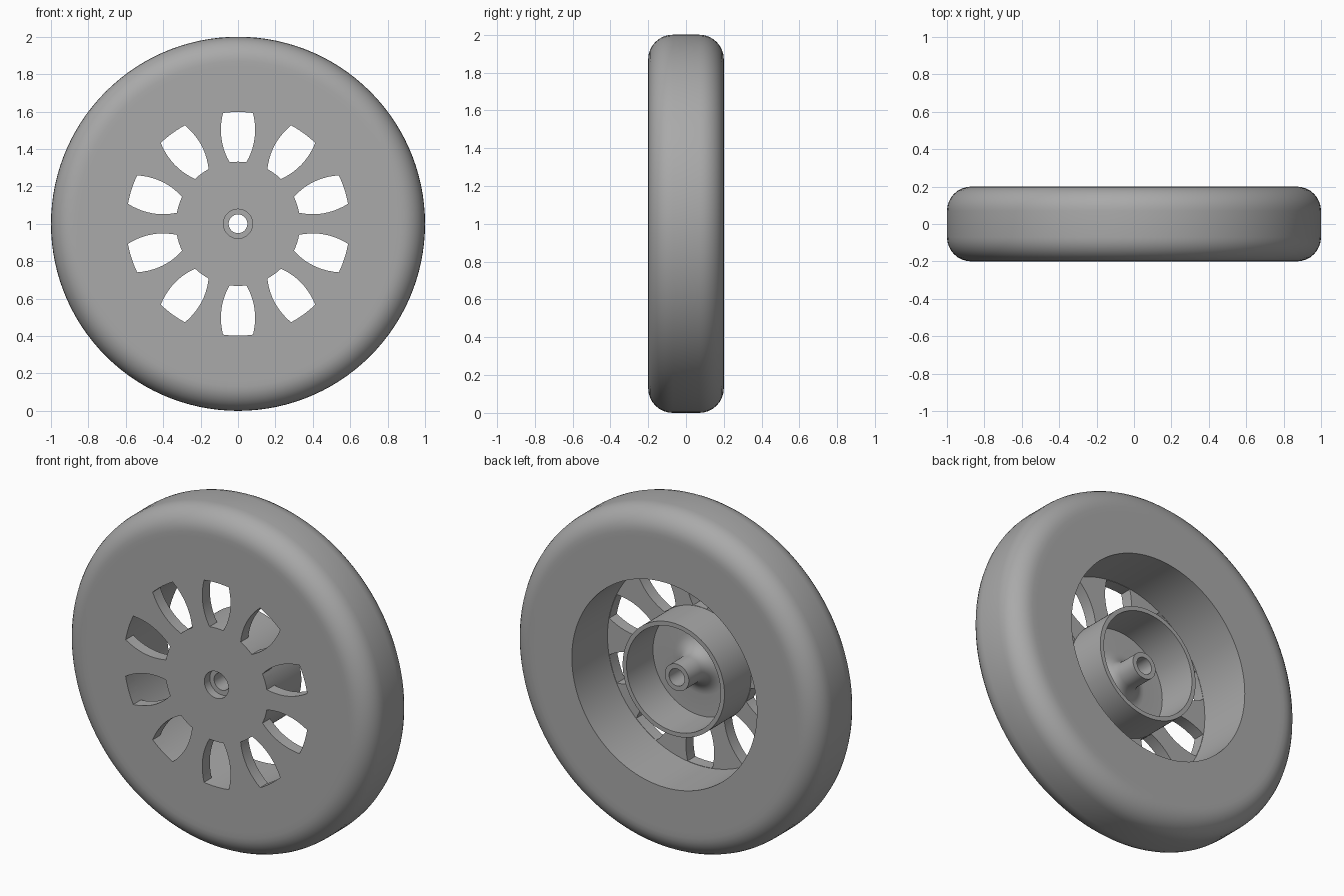
import bpy, bmesh, math
from math import sin, cos, pi, radians

if "Cube" in bpy.data.objects:
    bpy.data.objects.remove(bpy.data.objects["Cube"], do_unlink=True)

SEGMENTS = 120
SLOTS = 10
HALF = 0.2           # half width of the wheel
PLATE = -0.13        # back surface of the spoke plate

grey = bpy.data.materials.new("plain grey")
grey.use_nodes = True
colour = (0.40, 0.40, 0.40, 1)
grey.diffuse_color = colour
grey.node_tree.nodes["Principled BSDF"].inputs["Base Color"].default_value = colour


def add_object(name, bm):
    bmesh.ops.recalc_face_normals(bm, faces=bm.faces)
    mesh = bpy.data.meshes.new(name)
    bm.to_mesh(mesh)
    bm.free()
    mesh.materials.append(grey)
    obj = bpy.data.objects.new(name, mesh)
    bpy.context.collection.objects.link(obj)
    return obj


def arc(r, y, radius, start, end, steps=8):
    """Points of a fillet in the (radius, y) plane."""
    angles = [radians(start + (end - start) * i / steps) for i in range(steps + 1)]
    return [(r + radius * cos(a), y + radius * sin(a)) for a in angles]


def revolve(name, profile):
    """Closed (radius, y) profile turned about the axle."""
    bm = bmesh.new()
    rings = []
    for i in range(SEGMENTS):
        a = 2 * pi * i / SEGMENTS
        rings.append([bm.verts.new((r * cos(a), y, 1 + r * sin(a))) for r, y in profile])
    for i, ring in enumerate(rings):
        after = rings[(i + 1) % SEGMENTS]
        for j in range(len(profile)):
            k = (j + 1) % len(profile)
            bm.faces.new((ring[j], ring[k], after[k], after[j]))
    return add_object(name, bm)


# Wheel: tyre, spoke plate, hub drum and axle post in one section
fillet = 0.13
profile = [(0.05, -0.15), (0.078, -0.15), (0.078, -HALF), (0.30, -HALF), (0.62, -HALF), (0.84, -HALF)]
profile += arc(1 - fillet, -HALF + fillet, fillet, -90, 0)
profile += arc(1 - fillet, HALF - fillet, fillet, 0, 90)
profile += [(0.84, HALF), (0.60, HALF), (0.60, PLATE)]
profile += [(0.33, PLATE), (0.33, 0.115), (0.305, 0.115), (0.305, PLATE)]
profile += arc(0.178, PLATE + 0.1, 0.1, 270, 180)
profile += [(0.078, 0.085), (0.05, 0.085)]
wheel = revolve("wheel", profile)

# Slot cutters: bulging sides, curved ends
bm = bmesh.new()
INNER, OUTER, STEPS = 0.332, 0.598, 10


def half_width(t):
    return 0.045 + 0.035 * t + 0.104 * t * (1 - t)


for n in range(SLOTS):
    turn = 2 * pi * n / SLOTS
    outline = []
    for i in range(STEPS + 1):
        t = i / STEPS
        r = INNER + (OUTER - INNER) * t
        outline.append((r, math.asin(half_width(t) / r)))
    top = outline[-1][1]
    outline += [(OUTER, top * (1 - i / 3)) for i in range(1, 6)]
    outline += [(r, -a) for r, a in outline[STEPS::-1]]
    low = outline[0][1]
    outline += [(INNER, low * (i / 2 - 1)) for i in range(1, 4)]
    loops = [[bm.verts.new((r * sin(a + turn), y, 1 + r * cos(a + turn)))
              for r, a in outline] for y in (-0.3, -0.08)]
    bm.faces.new(loops[0])
    bm.faces.new(loops[1][::-1])
    for j in range(len(outline)):
        k = (j + 1) % len(outline)
        bm.faces.new((loops[0][j], loops[1][j], loops[1][k], loops[0][k]))
cutter = add_object("slot_cutter", bm)
cutter.hide_render = True

# Cut the slots and discard the cutter
cut = wheel.modifiers.new("slots", "BOOLEAN")
cut.operation = "DIFFERENCE"
cut.solver = "EXACT"
cut.object = cutter
for obj in bpy.context.selected_objects:
    obj.select_set(False)
wheel.select_set(True)
bpy.context.view_layer.objects.active = wheel
bpy.ops.object.modifier_apply(modifier=cut.name)
bpy.data.objects.remove(cutter, do_unlink=True)
bpy.ops.object.shade_smooth_by_angle(angle=radians(30))
